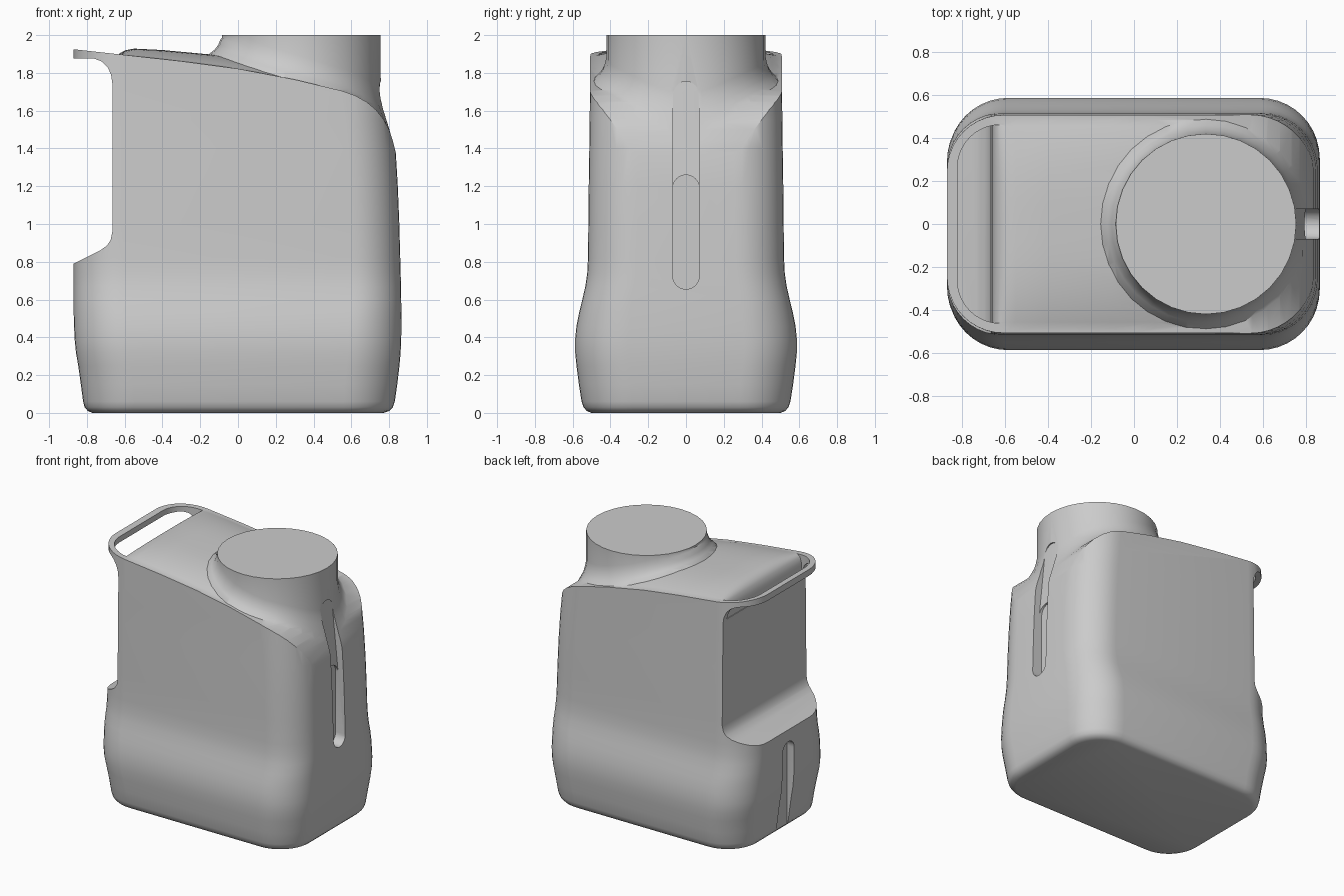
import bpy, bmesh
from math import sin, cos, pi

cube = bpy.data.objects.get("Cube")
if cube:
    bpy.data.objects.remove(cube, do_unlink=True)

grey = bpy.data.materials.new("plain grey")
grey.use_nodes = True
COLOR = (0.6, 0.6, 0.6, 1)
grey.diffuse_color = COLOR
grey.node_tree.nodes["Principled BSDF"].inputs["Base Color"].default_value = COLOR


def loft(name, rings):
    """Closed solid through equal-length rings of points."""
    bm = bmesh.new()
    loops = [[bm.verts.new(p) for p in ring] for ring in rings]
    n = len(loops[0])
    for a, b in zip(loops, loops[1:]):
        for i in range(n):
            j = (i + 1) % n
            bm.faces.new((a[i], a[j], b[j], b[i]))
    bm.faces.new(loops[0][::-1])
    bm.faces.new(loops[-1])
    bmesh.ops.recalc_face_normals(bm, faces=bm.faces)
    mesh = bpy.data.meshes.new(name)
    bm.to_mesh(mesh)
    bm.free()
    mesh.materials.append(grey)
    obj = bpy.data.objects.new(name, mesh)
    bpy.context.collection.objects.link(obj)
    return obj


def combine(target, tool, operation):
    mod = target.modifiers.new("combine", "BOOLEAN")
    mod.operation, mod.solver, mod.object = operation, "EXACT", tool
    bpy.context.view_layer.objects.active = target
    bpy.ops.object.modifier_apply(modifier=mod.name)
    bpy.data.objects.remove(tool, do_unlink=True)


def interp(points, x):
    if x <= points[0][0]:
        return points[0][1]
    for (xa, a), (xb, b) in zip(points, points[1:]):
        if x <= xb:
            return a + (b - a) * (x - xa) / (xb - xa)
    return points[-1][1]


def rounded_rect(x0, x1, hy, r, steps=10):
    pts = []
    corners = [(x1 - r, hy - r), (x0 + r, hy - r), (x0 + r, r - hy), (x1 - r, r - hy)]
    for q, (cx, cy) in enumerate(corners):
        for i in range(steps + 1):
            a = (q + i / steps) * pi / 2
            pts.append((cx + r * cos(a), cy + r * sin(a)))
    return pts


def side_prism(name, profile, hy=1):
    return loft(name, [[(x, y, z) for x, z in profile] for y in (-hy, hy)])


def capsule(name, z0, z1, r, floor, outer):
    """Slot cutter along x, its floor given as a function of z."""
    arc = [i * pi / 12 for i in range(13)]
    pts = [(r * cos(a), z1 - r + r * sin(a)) for a in arc]
    pts += [(-r * cos(a), z0 + r - r * sin(a)) for a in arc]
    return loft(name, [[(floor(z), y, z) for y, z in pts], [(outer, y, z) for y, z in pts]])


# Body shell: z, back x, front x, half depth, corner radius
ROWS = [
    (0, -.77, .77, .50, .22), (.01, -.795, .80, .525, .24), (.03, -.812, .82, .543, .26),
    (.06, -.82, .83, .553, .27), (.15, -.832, .843, .567, .28), (.25, -.846, .855, .58, .28),
    (.32, -.858, .861, .587, .28), (.39, -.865, .864, .587, .28), (.46, -.868, .865, .58, .28),
    (.53, -.87, .865, .566, .27), (.6, -.87, .864, .549, .26), (.67, -.87, .863, .533, .26),
    (.74, -.87, .861, .523, .26), (.82, -.87, .859, .519, .26), (1, -.87, .854, .517, .26),
    (1.2, -.87, .846, .515, .26), (1.4, -.87, .834, .512, .26), (1.55, -.87, .82, .51, .26),
    (2.1, -.87, .76, .505, .26)]
body = loft("jug_body", [[(x, y, z) for x, y in rounded_rect(x0, x1, hy, r)]
                         for z, x0, x1, hy, r in ROWS])

# Sloping shoulder line cut across the top
DECK = [(-.87, 1.925), (-.6, 1.895), (-.3, 1.862), (0, 1.822), (.3, 1.765), (.55, 1.705),
        (.62, 1.68), (.68, 1.647), (.73, 1.605), (.77, 1.555), (.8, 1.5), (.82, 1.44), (.845, 1.34)]
combine(body, side_prism("deck_cut", [(-1.2, 1.95)] + DECK + [(1.2, 1.34), (1.2, 2.4), (-1.2, 2.4)]),
        "DIFFERENCE")

# Hand space behind the wall, under the handle
NOTCH = [(-1.2, .63), (-.87, .79), (-.73, .86), (-.695, .885), (-.674, .915), (-.665, .96),
         (-.665, 1.74), (-.672, 1.79), (-.69, 1.83), (-.72, 1.86), (-.76, 1.875), (-1.2, 1.88)]
combine(body, side_prism("hand_space", NOTCH), "DIFFERENCE")

# Opening that leaves a thin handle loop
hole = rounded_rect(-.822, -.4, .462, .2)
combine(body, loft("handle_hole", [[(x, y, z) for x, y in hole] for z in (1.76, 2.3)]), "DIFFERENCE")

# Gently crowned deck, rounded at its handle end
RISE = [(-.663, -.1), (-.658, -.055), (-.645, -.015), (-.625, .012), (-.595, .03), (-.55, .043),
        (-.4, .052), (-.1, .062), (.1, .055), (.3, .035), (.5, 0), (.6, -.03)]
sections = []
for x, rise in RISE:
    ring = [(x, -.498, 1.5)]
    for i in range(25):
        y = -.498 + .996 * i / 24
        ring.append((x, y, interp(DECK, x) - .004 + rise * (1 - abs(y / .498) ** 3 if rise > 0 else 1)))
    sections.append(ring + [(x, .498, 1.5)])
combine(body, loft("deck_crown", sections), "UNION")

# Neck with a skirt that flows down the shoulder
NECK_X, SIDES = .335, 32
rings = []
for radius, lift in [(.42, None), (.421, .12), (.428, .085), (.44, .05), (.46, .022), (.49, -.004), (.52, -.06)]:
    ring = []
    for i in range(SIDES):
        a = 2 * pi * i / SIDES
        x = min(NECK_X + radius * cos(a), .818)
        y = max(-.495, min(.495, radius * sin(a)))
        crown = max(0, interp(RISE, x)) * (1 - abs(y / .5) ** 3)
        z = 2 if lift is None else min(1.985 - (radius - .42), interp(DECK, x) + crown + lift)
        ring.append((x, y, z))
    rings.append(ring)
rings.append([(NECK_X + .3 * cos(2 * pi * i / SIDES), .3 * sin(2 * pi * i / SIDES), 1.45)
              for i in range(SIDES)])
combine(body, loft("neck", rings), "UNION")

# Sight slot on the spout end, with a deeper lower half, and a groove on the handle end
combine(body, capsule("sight_slot", .655, 1.755, .07, lambda z: .745 + (1.75 - z) * .1, 1.1), "DIFFERENCE")
combine(body, capsule("sight_slot_low", .655, 1.26, .07, lambda z: .78, 1.1), "DIFFERENCE")
combine(body, capsule("rear_groove", -.2, .7, .07, lambda z: -.81, -1.1), "DIFFERENCE")

# Smooth shading with crisp rims
bpy.ops.object.select_all(action="DESELECT")
body.select_set(True)
bpy.context.view_layer.objects.active = body
bpy.ops.object.shade_smooth_by_angle(angle=pi / 5)
